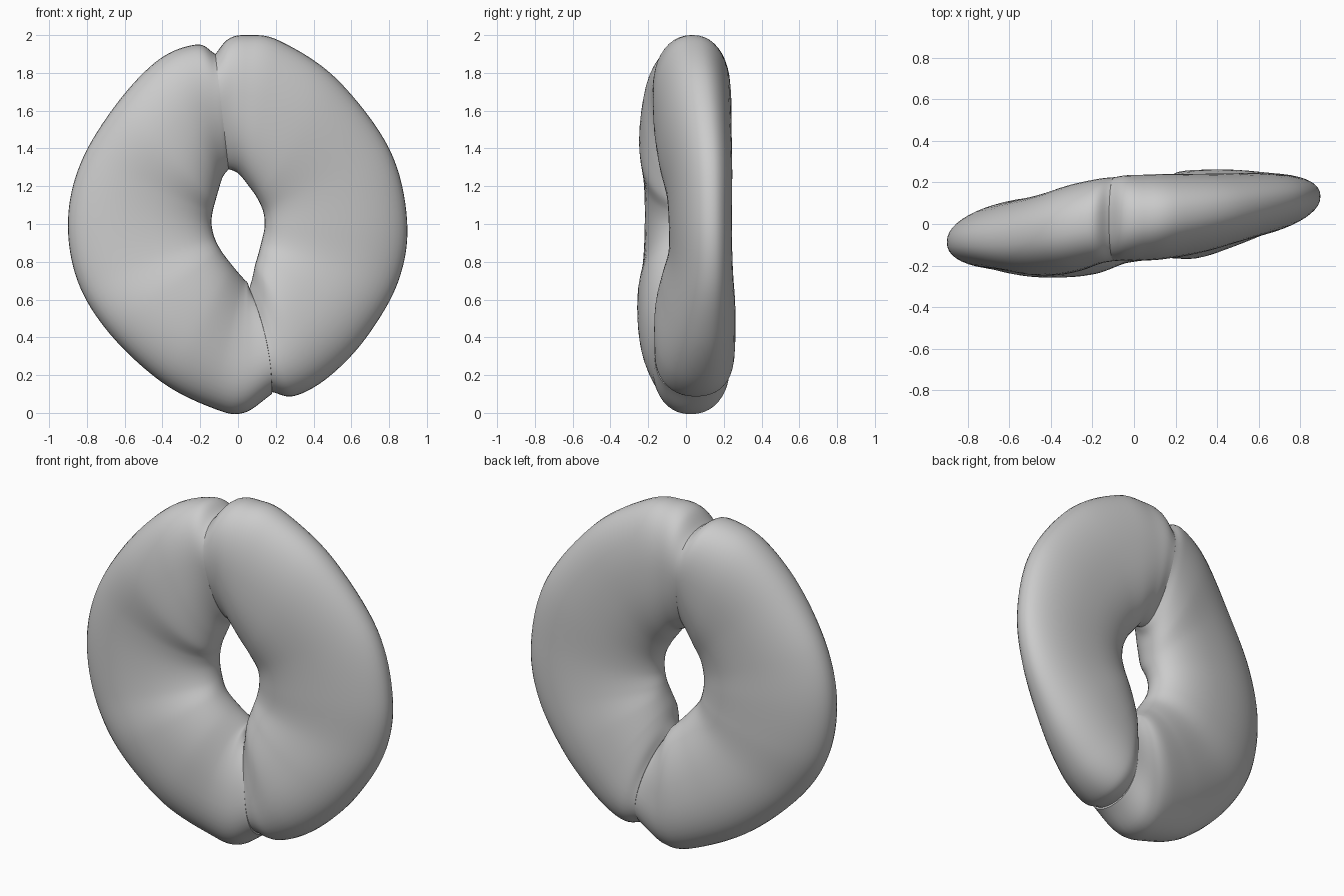
import bpy, bmesh
from math import cos, sin, pi, copysign
from mathutils import Vector

if "Cube" in bpy.data.objects:
    bpy.data.objects.remove(bpy.data.objects["Cube"])

# Stations: outer x, outer z, inner x, inner z, centre y, half thickness
LEFT = [
    (-0.12, 1.90, -0.05, 1.29, 0.025, 0.19),
    (-0.22, 1.95, -0.08, 1.25, 0.015, 0.20),
    (-0.42, 1.87, -0.10, 1.19, -0.015, 0.21),
    (-0.64, 1.64, -0.12, 1.12, -0.045, 0.20),
    (-0.83, 1.33, -0.135, 1.06, -0.045, 0.175),
    (-0.90, 1.02, -0.14, 1.00, -0.045, 0.17),
    (-0.85, 0.70, -0.125, 0.93, -0.05, 0.175),
    (-0.68, 0.42, -0.09, 0.86, -0.06, 0.195),
    (-0.40, 0.16, -0.03, 0.78, -0.03, 0.215),
    (-0.12, 0.02, 0.03, 0.71, 0.02, 0.21),
    (0.03, 0.00, 0.05, 0.69, 0.03, 0.20),
    (0.18, 0.10, 0.06, 0.66, 0.03, 0.185),
]
RIGHT = [
    (-0.12, 1.90, -0.05, 1.29, 0.025, 0.19),
    (-0.05, 1.98, -0.02, 1.28, 0.03, 0.20),
    (0.05, 2.00, 0.01, 1.26, 0.03, 0.205),
    (0.22, 1.97, 0.05, 1.21, 0.035, 0.205),
    (0.52, 1.77, 0.10, 1.14, 0.05, 0.19),
    (0.80, 1.40, 0.135, 1.06, 0.075, 0.165),
    (0.895, 1.02, 0.14, 0.98, 0.08, 0.155),
    (0.85, 0.70, 0.125, 0.91, 0.08, 0.16),
    (0.68, 0.40, 0.11, 0.85, 0.065, 0.19),
    (0.48, 0.19, 0.09, 0.78, 0.045, 0.21),
    (0.30, 0.09, 0.075, 0.71, 0.04, 0.205),
    (0.18, 0.11, 0.06, 0.66, 0.03, 0.185),
]
SEGS, STEPS, POWER = 48, 8, 2 / 2.2


def smooth_stations(rows):
    """Catmull-Rom interpolation through the stations."""
    pts = [Vector(r) for r in rows]
    pts = [2 * pts[0] - pts[1]] + pts + [2 * pts[-1] - pts[-2]]
    out = []
    for a, b, c, d in zip(pts, pts[1:], pts[2:], pts[3:]):
        for k in range(STEPS):
            t = k / STEPS
            out.append(0.5 * (2 * b + (c - a) * t + (2 * a - 5 * b + 4 * c - d) * t**2
                              + (3 * b - a - 3 * c + d) * t**3))
    return out + [pts[-2]]


def rounded(v):
    return copysign(abs(v) ** POWER, v)


def crescent(name, rows, tilt):
    bm = bmesh.new()
    rings = []
    stations = smooth_stations(rows)
    last = len(stations) - 1
    for i, (ox, oz, ix, iz, yc, h) in enumerate(stations):
        mx, mz, hx, hz = (ox + ix) / 2, (oz + iz) / 2, (ox - ix) / 2, (oz - iz) / 2
        # the lower seam bows slightly to the right
        bow = 0.03 * max(0, 1 - (last - i) / (2 * STEPS))
        # fuller toward the rim near the seams, fuller toward the hole halfway
        skew = 0.08 - 0.4 * (2 * i / last - 1) ** 2
        ring = []
        for k in range(SEGS):
            a = 2 * pi * k / SEGS
            u, v = rounded(cos(a)), rounded(sin(a))
            ring.append(bm.verts.new((mx + hx * u + bow * (1 - u * u),
                                      yc + tilt * hx * u + h * (1 - skew * u) * v,
                                      mz + hz * u)))
        rings.append(ring)
    for r, s in zip(rings, rings[1:]):
        for k in range(SEGS):
            n = (k + 1) % SEGS
            bm.faces.new((r[k], r[n], s[n], s[k]))
    # end faces where the two halves meet
    bm.faces.new(rings[0])
    bm.faces.new(rings[-1])
    bmesh.ops.recalc_face_normals(bm, faces=bm.faces)
    mesh = bpy.data.meshes.new(name)
    bm.to_mesh(mesh)
    bm.free()
    obj = bpy.data.objects.new(name, mesh)
    bpy.context.collection.objects.link(obj)
    bpy.ops.object.select_all(action='DESELECT')
    obj.select_set(True)
    bpy.context.view_layer.objects.active = obj
    bpy.ops.object.shade_smooth_by_angle(angle=0.7)


# Two curved lobes forming the ring
crescent("left_lobe", LEFT, 0.11)
crescent("right_lobe", RIGHT, 0.14)
